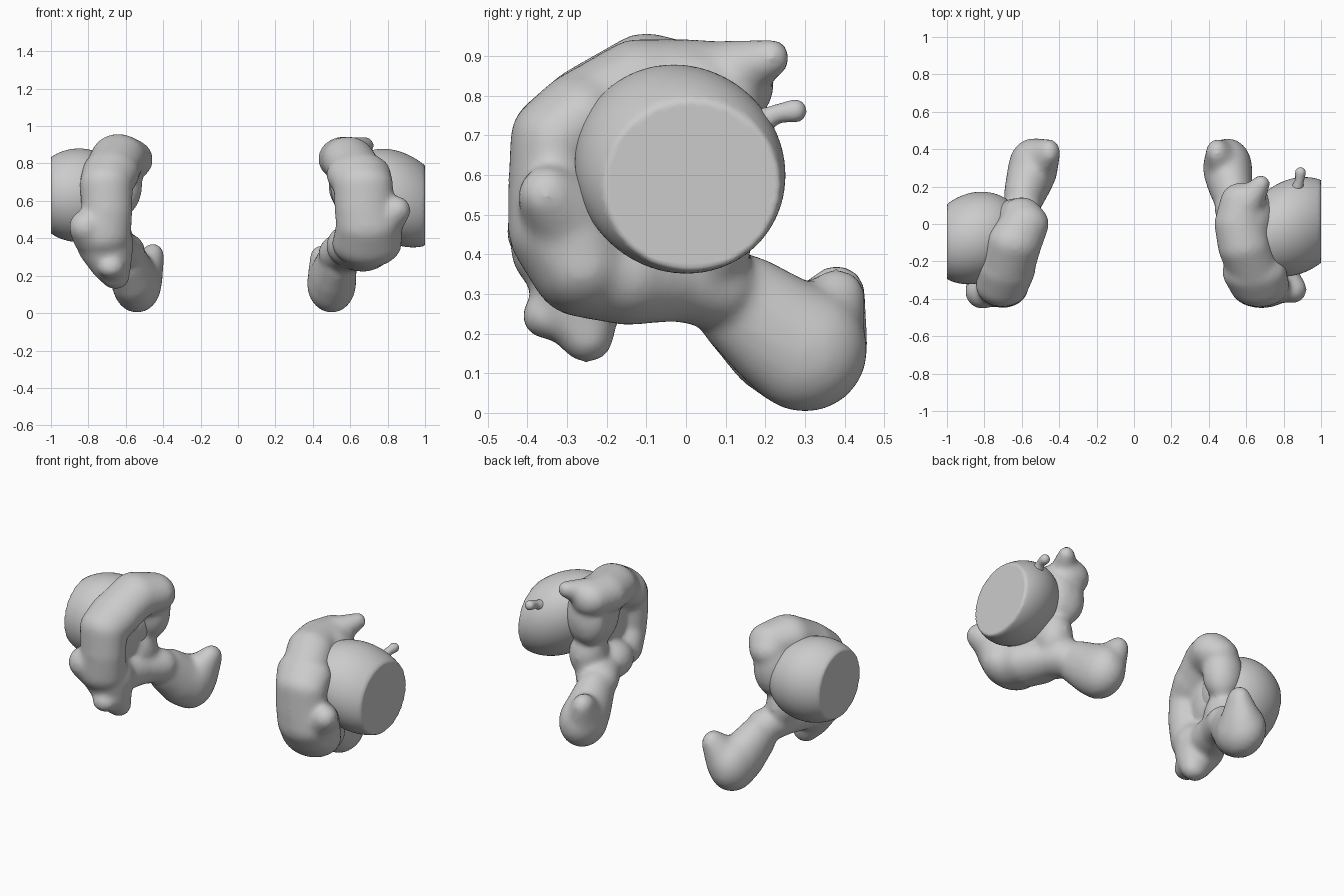
import bpy, bmesh
from mathutils import Vector, Matrix


def blob(bm, c, r):
    m = Matrix.Translation(c) @ Matrix.Diagonal((*r, 1))
    bmesh.ops.create_icosphere(bm, subdivisions=3, radius=1, matrix=m)


def chain(bm, pts, sx=1.0):
    # tapered tube of overlapping spheres through (x, y, z, r)
    for a, b in zip(pts, pts[1:]):
        for i in range(7):
            p = Vector(a).lerp(Vector(b), i / 6)
            blob(bm, p[:3], (p[3] * sx, p[3], p[3]))


def finish(name, bm, voxel=None, smooth=6):
    me = bpy.data.meshes.new(name)
    bm.to_mesh(me)
    bm.free()
    ob = bpy.data.objects.new(name, me)
    bpy.context.collection.objects.link(ob)
    if voxel:
        m = ob.modifiers.new("fuse", 'REMESH')
        m.mode = 'VOXEL'
        m.voxel_size = voxel
        m.use_smooth_shade = True
        s = ob.modifiers.new("soften", 'SMOOTH')
        s.factor = 0.5
        s.iterations = smooth
    for p in me.polygons:
        p.use_smooth = True
    return ob


def shell(name, chains, lumps):
    bm = bmesh.new()
    for pts, sx in chains:
        chain(bm, pts, sx)
    for c, r in lumps:
        blob(bm, c, r)
    return finish(name, bm, 0.014, 16)


def ball(name, c, r, ky, kz):
    # rounded ball leaning outward, its outer side cut flat at |x| = 1
    bm = bmesh.new()
    bmesh.ops.create_icosphere(bm, subdivisions=5, radius=1,
                               matrix=Matrix.Translation(c) @ Matrix.Diagonal((*r, 1)))
    for v in bm.verts:
        v.co.x = max(-1, min(1, v.co.x))
        d = abs(v.co.x) - abs(c[0])
        v.co.y += ky * d
        v.co.z += kz * d
    return finish(name, bm)


# right curled band with rear foot
shell("right_band", [
    ([(.58, .12, .83, .105), (.565, 0, .825, .12), (.59, -.12, .82, .125),
      (.645, -.26, .74, .125)], 1.15),
    ([(.645, -.26, .74, .125), (.67, -.33, .69, .115), (.675, -.335, .56, .115),
      (.69, -.33, .46, .12), (.69, -.26, .375, .135)], 1.4),
    ([(.69, -.26, .375, .135), (.67, -.15, .35, .13),
      (.61, -.02, .34, .11), (.56, .08, .32, .11)], 1.2),
    ([(.56, .08, .32, .09), (.53, .15, .27, .13), (.51, .24, .20, .15),
      (.50, .30, .16, .16), (.48, .32, .19, .13), (.445, .38, .29, .075)], .83),
    ([(.60, .10, .85, .09), (.68, .215, .895, .05)], 1),
    ([(.77, -.30, .50, .12), (.85, -.35, .55, .075)], 1),
    ([(.74, -.25, .40, .12), (.78, -.27, .43, .10)], 1),
], [
    ((.61, -.11, .36), (.14, .15, .12)),
    ((.63, .02, .70), (.14, .18, .22)),
    ((.60, .11, .69), (.12, .09, .16)),
    ((.64, .05, .45), (.11, .12, .15)),
    ((.68, -.14, .58), (.12, .17, .24)),
])

# left curled band with rear foot and front toe
shell("left_band", [
    ([(-.60, .05, .79, .095), (-.585, 0, .82, .115), (-.64, -.10, .83, .13),
      (-.68, -.24, .75, .13)], 1.15),
    ([(-.68, -.24, .75, .13), (-.705, -.325, .69, .12), (-.70, -.335, .55, .115),
      (-.72, -.32, .42, .125)], 1.2),
    ([(-.72, -.32, .42, .125), (-.70, -.20, .36, .115), (-.65, -.04, .35, .10),
      (-.60, .08, .33, .10)], 1.05),
    ([(-.60, .08, .33, .09), (-.59, .15, .27, .13), (-.56, .24, .19, .15),
      (-.54, .30, .16, .16), (-.51, .33, .19, .13), (-.455, .38, .30, .075)], .83),
    ([(-.71, -.27, .37, .14), (-.68, -.27, .26, .10), (-.655, -.25, .195, .07)], 1.1),
    ([(-.67, -.28, .25, .075), (-.68, -.355, .245, .06)], 1.2),
    ([(-.77, -.31, .42, .12), (-.81, -.36, .46, .095)], 1),
], [
    ((-.63, .03, .69), (.12, .11, .18)),
    ((-.67, -.02, .45), (.10, .12, .14)),
    ((-.71, -.15, .62), (.11, .15, .22)),
])

# outer balls
ball("right_ball", (.855, -.015, .615), (.275, .26, .252), .2, -.28)
ball("left_ball", (-.85, -.075, .63), (.26, .245, .25), -.13, 0)

# small stalk on the right ball
bm = bmesh.new()
chain(bm, [(.87, .18, .73, .035), (.885, .23, .755, .024), (.89, .275, .762, .03)])
finish("right_stalk", bm, 0.008, 4)
